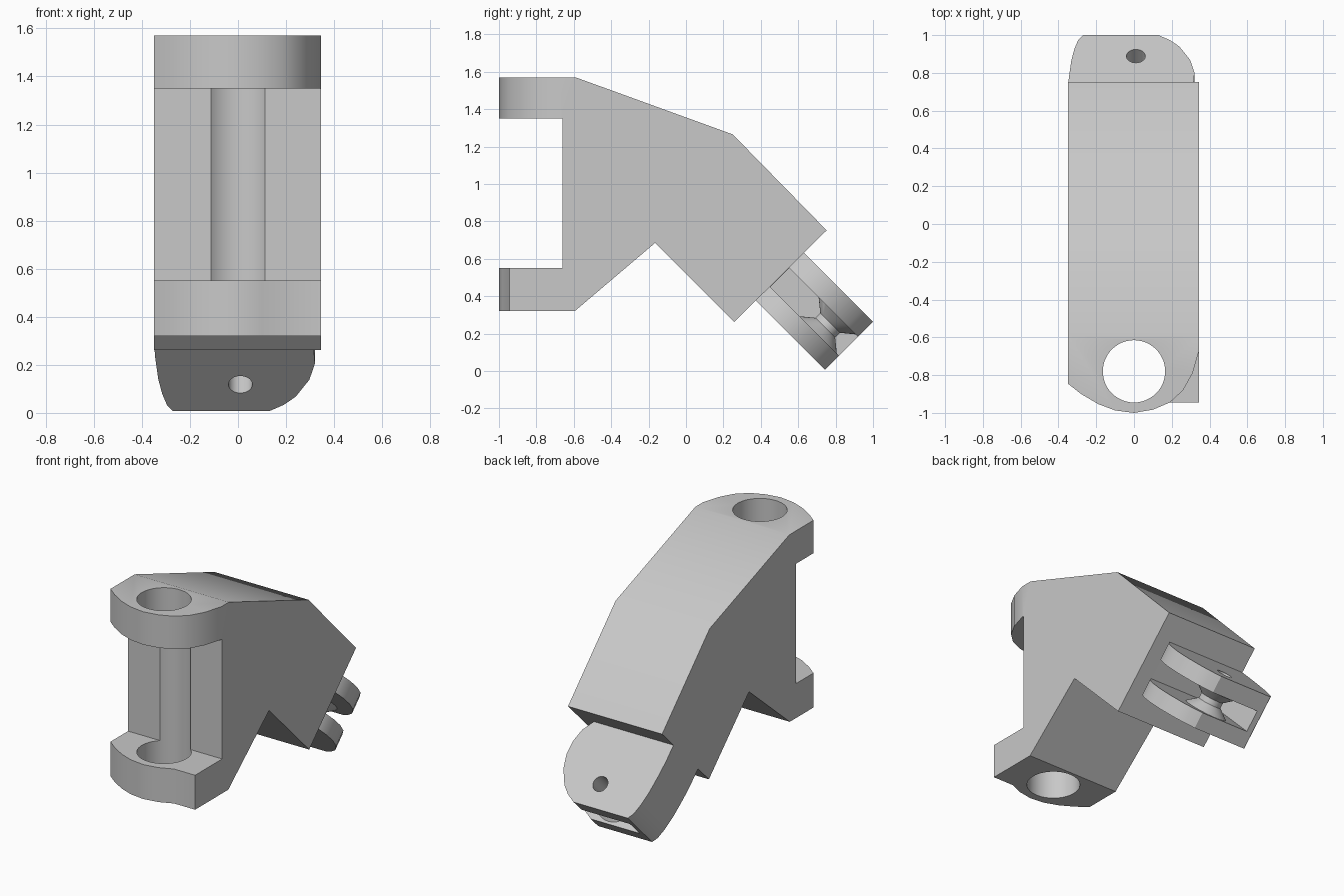
import bpy, bmesh, math
from mathutils import Matrix, Vector

if "Cube" in bpy.data.objects:
    bpy.data.objects.remove(bpy.data.objects["Cube"])

grey = bpy.data.materials.new("light_grey")
grey.use_nodes = True
colour = (0.58, 0.58, 0.58, 1)
grey.diffuse_color = colour
grey.node_tree.nodes["Principled BSDF"].inputs["Base Color"].default_value = colour

UPRIGHT = Matrix.Identity(4)
SIDEWAYS = Matrix(((0, 0, 1, 0), (1, 0, 0, 0), (0, 1, 0, 0), (0, 0, 0, 1)))
TILTED = Matrix.Rotation(math.radians(-45), 4, "X")


def finish(name, bm, frame):
    bmesh.ops.recalc_face_normals(bm, faces=bm.faces)
    bm.transform(frame)
    mesh = bpy.data.meshes.new(name)
    bm.to_mesh(mesh)
    bm.free()
    mesh.materials.append(grey)
    ob = bpy.data.objects.new(name, mesh)
    bpy.context.collection.objects.link(ob)
    return ob


def prism(name, outline, low, high, frame=UPRIGHT):
    bm = bmesh.new()
    face = bm.faces.new([bm.verts.new((a, b, low)) for a, b in outline])
    top = bmesh.ops.extrude_face_region(bm, geom=[face])
    verts = [v for v in top["geom"] if isinstance(v, bmesh.types.BMVert)]
    bmesh.ops.translate(bm, verts=verts, vec=(0, 0, high - low))
    return finish(name, bm, frame)


def lathe(name, centre, rings, frame=UPRIGHT, sides=48):
    # stack of (radius, height) rings around a local z axis
    bm = bmesh.new()
    loops = []
    for r, h in rings:
        angles = [2 * math.pi * i / sides for i in range(sides)]
        loops.append([bm.verts.new((centre[0] + r * math.cos(a),
                                    centre[1] + r * math.sin(a), h)) for a in angles])
    for lo, hi in zip(loops, loops[1:]):
        for i in range(sides):
            j = (i + 1) % sides
            bm.faces.new((lo[i], lo[j], hi[j], hi[i]))
    bm.faces.new(loops[0])
    bm.faces.new(loops[-1])
    return finish(name, bm, frame)


def combine(target, tool, operation):
    tool.hide_render = True
    mod = target.modifiers.new("cut", "BOOLEAN")
    mod.operation, mod.object, mod.solver = operation, tool, "EXACT"
    bpy.context.view_layer.objects.active = target
    bpy.ops.object.modifier_apply(modifier=mod.name)
    bpy.data.objects.remove(tool)


# bent body with two front lugs
body = prism("bracket_body", [
    (-1, 1.57), (-0.59, 1.57), (0.25, 1.265), (0.752, 0.752), (0.258, 0.262),
    (-0.165, 0.685), (-0.595, 0.32), (-1, 0.32), (-1, 0.55), (-0.66, 0.55),
    (-0.66, 1.35), (-1, 1.35)], -0.35, 0.345, SIDEWAYS)

# rounded lug fronts, with a square corner left on the lower one
left_arc = [(-0.35, -0.845), (-0.28, -0.9), (-0.19, -0.953), (-0.1, -0.987), (0, -1)]
right_arc = [(0.1, -0.983), (0.19, -0.945), (0.26, -0.88), (0.31, -0.79), (0.345, -0.67)]
combine(body, prism("left_rounding", [(-0.5, -0.725)] + left_arc + [(0, -1.2), (-0.5, -1.2)],
                    0, 2), "DIFFERENCE")
combine(body, prism("upper_right_rounding", [(0, -1)] + right_arc +
                    [(0.4, -0.477), (0.4, -1.2), (0, -1.2)], 1.2, 2), "DIFFERENCE")
combine(body, prism("lower_right_rounding", [(0, -1)] + right_arc[:2] +
                    [(0.4, -0.945), (0.4, -1.2), (0, -1.2)], 0, 1.2), "DIFFERENCE")

# hinge bore, which also grooves the front of the body
combine(body, lathe("hinge_bore", (0, -0.78), [(0.165, 0.1), (0.165, 1.8)]), "DIFFERENCE")

# tilted clevis at the back, slotted from its left side and tip
clevis = prism("rear_clevis", [
    (-0.35, -0.02), (0.225, -0.02), (0.29, 0.07), (0.315, 0.15), (0.32, 0.24),
    (0.297, 0.335), (0.24, 0.435), (0.19, 0.483), (0.13, 0.52), (-0.27, 0.52),
    (-0.295, 0.485), (-0.315, 0.42), (-0.332, 0.33), (-0.345, 0.2), (-0.35, 0.1)],
    0.53, 0.894, TILTED)
combine(clevis, prism("clevis_slot", [(-0.23, 0), (0.5, 0), (0.5, 0.7), (-0.23, 0.7)],
                      0.637, 0.78, TILTED), "DIFFERENCE")

# waisted spool between the plates, with a pin hole through everything
pin = (0.01, 0.363)
combine(clevis, lathe("clevis_spool", pin, [(0.14, 0.62), (0.14, 0.637), (0.075, 0.69),
                      (0.075, 0.727), (0.14, 0.78), (0.14, 0.8)], TILTED), "UNION")
combine(clevis, lathe("pin_hole", pin, [(0.05, 0.4), (0.05, 1)], TILTED, 32), "DIFFERENCE")

# shading, with sharp edges kept
for ob in (body, clevis):
    bpy.ops.object.select_all(action="DESELECT")
    ob.select_set(True)
    bpy.context.view_layer.objects.active = ob
    bpy.ops.object.shade_smooth_by_angle(angle=math.radians(30))
